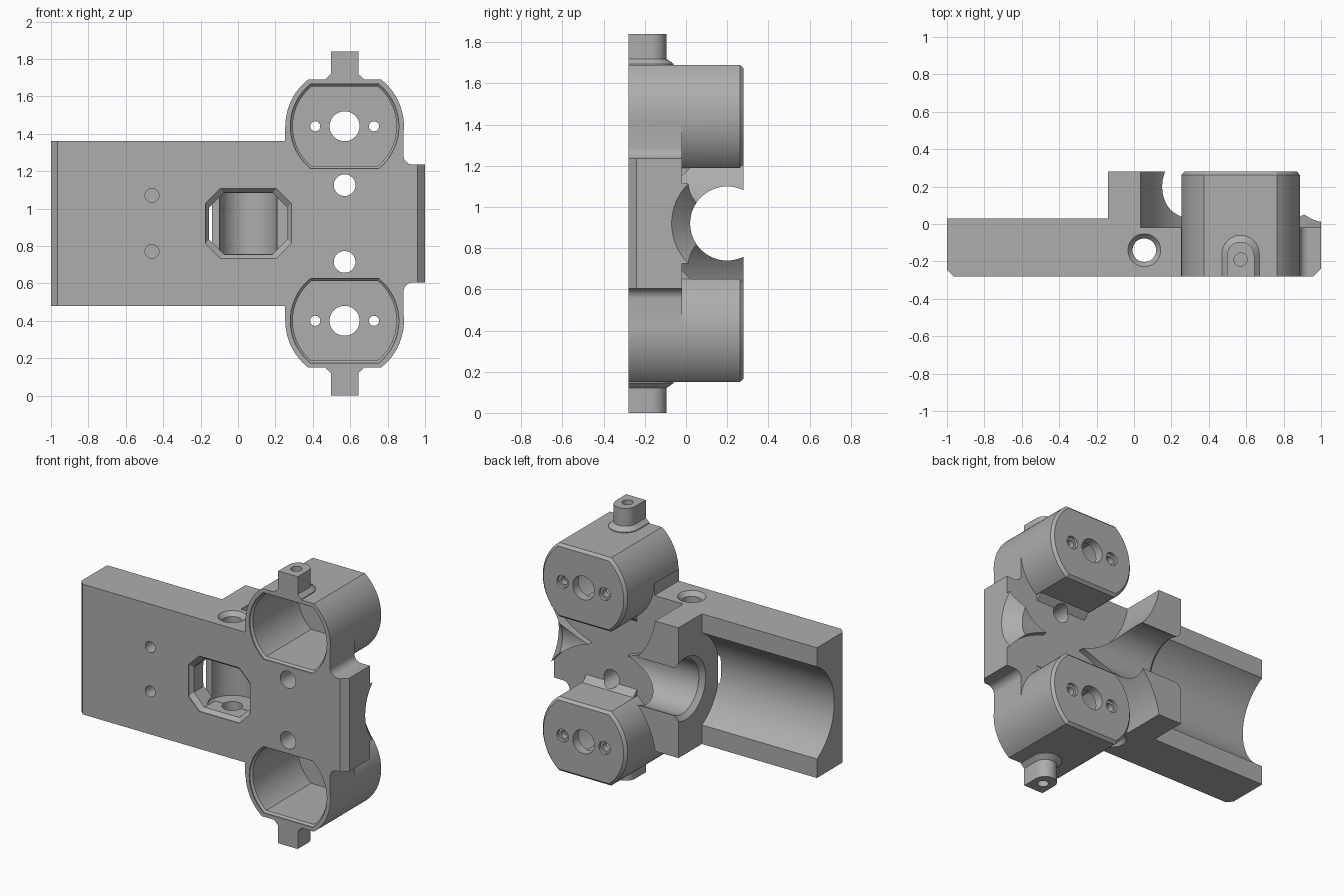
import bpy, bmesh, math
from math import cos, sin, pi

cube = bpy.data.objects.get("Cube")
if cube:
    bpy.data.objects.remove(cube)

grey = bpy.data.materials.new("plain grey")
grey.use_nodes = True
grey.diffuse_color = (0.42, 0.42, 0.42, 1)
grey.node_tree.nodes["Principled BSDF"].inputs["Base Color"].default_value = (0.42, 0.42, 0.42, 1)

MID = 0.92            # height of the bore axis
PX = 0.57             # x of the pod axes
FRONT, FLOOR, BACK = -0.28, -0.02, 0.28


def place(axis, u, v, w):
    return {"X": (w, u, v), "Y": (u, w, v), "Z": (u, v, w)}[axis]


def loft(name, axis, *sections):
    """Solid through rings of equal count; each section is (position, ring)."""
    bm = bmesh.new()
    rings = [[bm.verts.new(place(axis, u, v, w)) for u, v in ring] for w, ring in sections]
    n = len(rings[0])
    for a, b in zip(rings, rings[1:]):
        for i in range(n):
            j = (i + 1) % n
            bm.faces.new((a[i], a[j], b[j], b[i]))
    bm.faces.new(rings[0])
    bm.faces.new(rings[-1])
    bmesh.ops.recalc_face_normals(bm, faces=bm.faces)
    mesh = bpy.data.meshes.new(name)
    bm.to_mesh(mesh)
    bm.free()
    mesh.materials.append(grey)
    ob = bpy.data.objects.new(name, mesh)
    bpy.context.collection.objects.link(ob)
    return ob


def prism(name, axis, ring, a, b):
    return loft(name, axis, (a, ring), (b, ring))


def box(name, x0, x1, y0, y1, z0, z1):
    return prism(name, "Z", [(x0, y0), (x1, y0), (x1, y1), (x0, y1)], z0, z1)


def circle(u, v, r, n=64):
    return [(u + r * cos(2 * pi * i / n), v + r * sin(2 * pi * i / n)) for i in range(n)]


def flatted(u, v, r, flat, n=28):
    """Circle with its top and bottom cut flat."""
    a = math.asin(flat / r)
    arc = [-a + 2 * a * i / n for i in range(n + 1)]
    return ([(u + r * cos(t), v + r * sin(t)) for t in arc]
            + [(u - r * cos(t), v - r * sin(t)) for t in arc])


def arch(u, half, y0, y1, n=16):
    """Square at the front, round at the back."""
    c = y1 - half
    return [(u - half, y0), (u + half, y0)] + [
        (u + half * cos(pi * i / n), c + half * sin(pi * i / n)) for i in range(n + 1)]


def combine(target, operation, *others):
    for ob in others:
        mod = target.modifiers.new(operation, "BOOLEAN")
        mod.operation, mod.solver, mod.object = operation, "EXACT", ob
        bpy.ops.object.select_all(action="DESELECT")
        bpy.context.view_layer.objects.active = target
        target.select_set(True)
        bpy.ops.object.modifier_apply(modifier=mod.name)
        bpy.data.objects.remove(ob)


# Front plate outline, upper half then mirrored
fillet = [(0.935 + 0.05 * cos(t), 1.285 + 0.05 * sin(t))
          for t in (pi + pi / 2 * i / 10 for i in range(11))]
upper = [(-1, 1.36), (0.25, 1.36), (0.25, 1.44), (0.885, 1.44)] + fillet + [(1, 1.235)]
outline = upper + [(x, 2 * MID - z) for x, z in reversed(upper)]
body = prism("clamp_body", "Y", outline, FRONT, FLOOR)

# Rear mass: slab, tall clamp block, central ridge
combine(body, "UNION",
        box("rear_slab", -1, -0.14, -0.1, 0.03, 0.48, 1.36),
        box("clamp_block", -0.14, 0.25, -0.1, BACK, 0.48, 1.36),
        box("ridge", 0.2, 1, -0.1, BACK, 0.605, 1.235))

# Wide groove, narrow bore, flared mouth, front edge chamfers
AX = 0.2
combine(body, "DIFFERENCE",
        prism("groove", "X", circle(AX, MID, 0.355, 96), -1.1, -0.14),
        prism("bore", "X", circle(AX, MID, 0.18), -0.3, 1.1),
        loft("mouth", "X", (0.91, circle(AX, MID, 0.18)), (1.03, circle(AX, MID, 0.3))),
        loft("lead_in", "X", (-0.16, circle(AX, MID, 0.23)), (-0.11, circle(AX, MID, 0.18))),
        prism("left_chamfer", "Z", [(-1.01, -0.235), (-0.955, -0.29), (-1.01, -0.29)], 0.3, 1.5),
        prism("right_chamfer", "Z", [(1.01, -0.23), (1.01, -0.29), (0.95, -0.29)], 0.3, 1.5))

# Round wheel clearances about both pod axes
for s in (1, -1):
    combine(body, "DIFFERENCE",
            prism("wheel_clearance", "Y", circle(PX, MID + s * 0.52, 0.54, 128), FLOOR, 0.4))

# Pods with base ramps, pegs and all their openings
for s in (1, -1):
    zc = MID + s * 0.52

    def at(h):
        return MID + s * h

    combine(body, "UNION",
            loft("pod", "Y", (FRONT, flatted(PX, zc, 0.317, 0.25)),
                 (0.262, flatted(PX, zc, 0.317, 0.25)),
                 (BACK, flatted(PX, zc, 0.3, 0.233))),
            prism("ramp", "X", [(-0.05, at(0.2)), (0.03, at(0.28)), (-0.05, at(0.28))],
                  PX - 0.19, PX + 0.19),
            loft("peg_base", "Z", (at(0.75), arch(PX, 0.1, FRONT, -0.06)),
                 (at(0.775), arch(PX, 0.1, FRONT, -0.06)),
                 (at(0.8), arch(PX, 0.073, FRONT, -0.095))),
            prism("peg", "Z", arch(PX, 0.073, FRONT, -0.095), at(0.74), at(0.92)))
    combine(body, "DIFFERENCE",
            loft("pocket", "Y", (-0.3, flatted(PX, zc, 0.29, 0.225)),
                 (-0.272, flatted(PX, zc, 0.29, 0.225)),
                 (-0.26, flatted(PX, zc, 0.277, 0.213)),
                 (0.22, flatted(PX, zc, 0.277, 0.213))),
            prism("shaft_hole", "Y", circle(PX, zc, 0.08, 48), 0.1, 0.4),
            prism("floor_hole", "Y", circle(PX, at(0.205), 0.058, 40), -0.4, 0.15),
            prism("peg_hole", "Z", circle(PX, -0.19, 0.035, 32), at(0.82), at(1)),
            prism("blind_hole", "Y", circle(-0.46, at(0.15), 0.037, 32), -0.4, -0.17))
    for d in (-0.157, 0.157):
        combine(body, "DIFFERENCE",
                prism("screw_hole", "Y", circle(PX + d, zc, 0.027, 24), 0.1, 0.4),
                prism("screw_head", "Y", circle(PX + d, zc, 0.043, 24), 0.26, 0.4))


# Octagonal window leading to an upright round pocket
def octagon(x0, x1, z0, z1, c):
    return [(x0 + c, z0), (x1 - c, z0), (x1, z0 + c), (x1, z1 - c),
            (x1 - c, z1), (x0 + c, z1), (x0, z1 - c), (x0, z0 + c)]


wide = octagon(-0.175, 0.285, 0.733, 1.107, 0.08)
tight = octagon(-0.155, 0.265, 0.755, 1.085, 0.08)
HX, HY = 0.055, -0.14
combine(body, "DIFFERENCE",
        loft("window", "Y", (-0.3, wide), (-0.275, wide), (-0.25, tight), (-0.14, tight)),
        prism("round_pocket", "Z", circle(HX, HY, 0.153), 0.757, 1.083),
        prism("upright_hole", "Z", circle(HX, HY, 0.063, 40), 0.3, 1.6))
for s in (1, -1):
    combine(body, "DIFFERENCE",
            loft("countersink", "Z", (MID + s * 0.41, circle(HX, HY, 0.062, 40)),
                 (MID + s * 0.445, circle(HX, HY, 0.092, 40))))

bpy.ops.object.select_all(action="DESELECT")
body.select_set(True)
bpy.context.view_layer.objects.active = body
bpy.ops.object.shade_smooth_by_angle(angle=math.radians(25))
